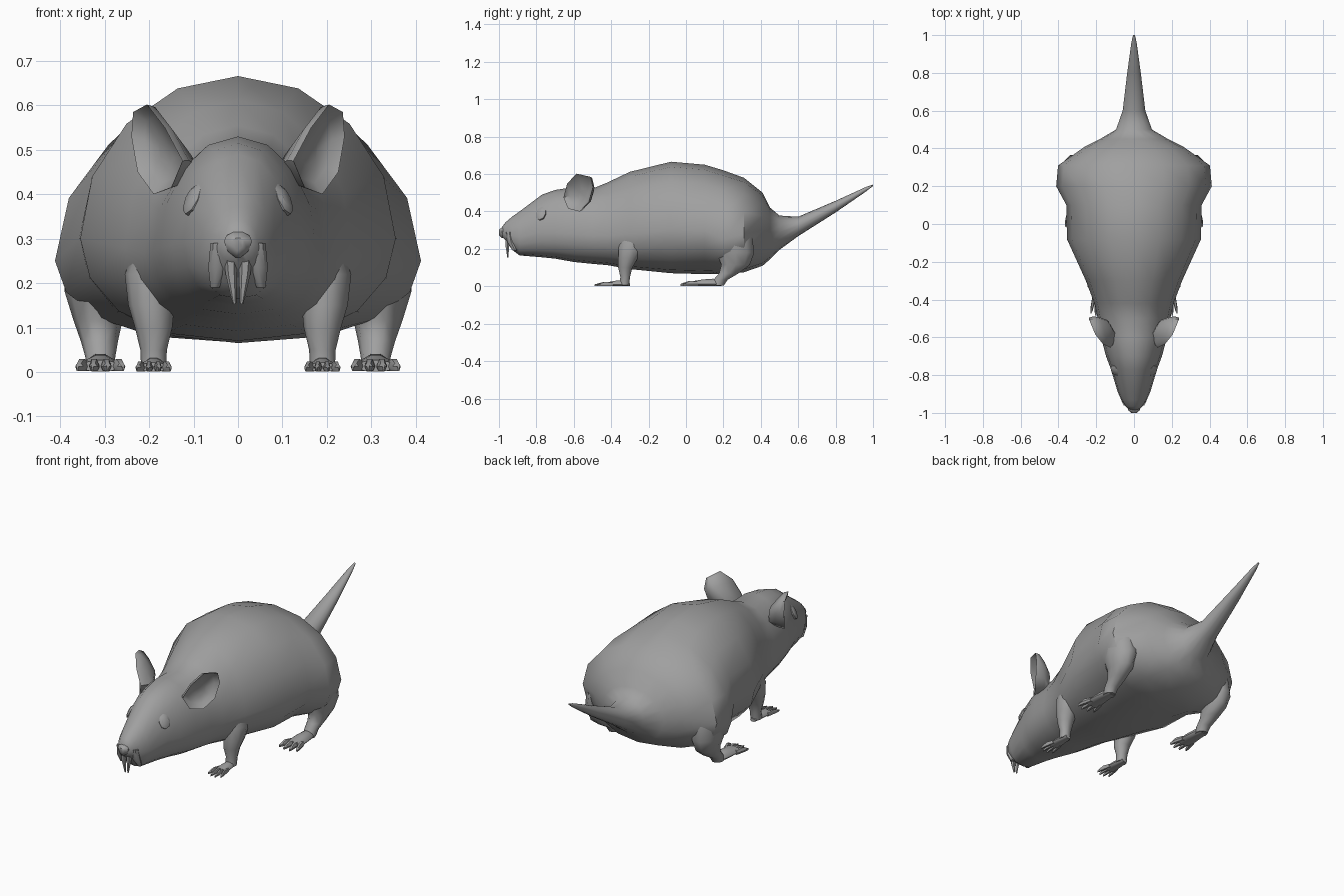
import bpy, bmesh, math
from mathutils import Vector

if "Cube" in bpy.data.objects:
    bpy.data.objects.remove(bpy.data.objects["Cube"])

fur = bpy.data.materials.new("grey fur")
fur.diffuse_color = (0.35, 0.35, 0.35, 1)
fur.use_nodes = True
fur.node_tree.nodes["Principled BSDF"].inputs["Base Color"].default_value = fur.diffuse_color


def finish(name, bm, mirror=False, angle=45):
    bmesh.ops.recalc_face_normals(bm, faces=bm.faces)
    me = bpy.data.meshes.new(name)
    bm.to_mesh(me)
    bm.free()
    me.materials.append(fur)
    ob = bpy.data.objects.new(name, me)
    bpy.context.collection.objects.link(ob)
    if mirror:
        ob.modifiers.new("mirror", 'MIRROR')
    bpy.ops.object.select_all(action='DESELECT')
    ob.select_set(True)
    bpy.context.view_layer.objects.active = ob
    bpy.ops.object.shade_smooth_by_angle(angle=math.radians(angle))
    return ob


def loft(bm, rings, caps=True):
    """Join equal-length closed rings of points with quads."""
    loops = [[bm.verts.new(p) for p in r] for r in rings]
    n = len(loops[0])
    for a, b in zip(loops, loops[1:]):
        for i in range(n):
            j = (i + 1) % n
            bm.faces.new((a[i], a[j], b[j], b[i]))
    if caps:
        bm.faces.new(loops[0])
        bm.faces.new(loops[-1])
    return loops


def section(y, z0, z1, w, zw, cx=0.0, n=16, low=0.8):
    """Upright egg-shaped ring: bottom, top, half width, height of widest point."""
    pts = []
    for i in range(n):
        t = 2 * math.pi * i / n
        c, s = math.cos(t), math.sin(t)
        if s < 0:
            c = math.copysign(abs(c) ** low, c)
        pts.append((cx + w * c, y, zw + s * ((z1 - zw) if s > 0 else (zw - z0))))
    return pts


def flat_ring(x, y, z, rx, ry, n=10):
    return [(x + rx * math.cos(2 * math.pi * i / n),
             y + ry * math.sin(2 * math.pi * i / n), z) for i in range(n)]


# Head, body and tail in one skin, nose to tail tip
bm = bmesh.new()
loft(bm, [section(*s) for s in [
    (-0.985, .265, .315, .025, .288),
    (-0.965, .245, .342, .045, .285),
    (-0.93, .195, .372, .068, .27),
    (-0.89, .165, .40, .086, .265),
    (-0.77, .155, .49, .122, .29),
    (-0.70, .148, .515, .148, .285),
    (-0.60, .13, .53, .175, .28),
    (-0.50, .12, .522, .192, .27),
    (-0.42, .113, .555, .21, .27),
    (-0.30, .092, .612, .255, .28),
    (-0.08, .07, .666, .355, .30),
    (0.10, .065, .65, .358, .30),
    (0.20, .066, .62, .412, .25),
    (0.31, .075, .58, .402, .28),
    (0.41, .11, .50, .26, .30),
    (0.45, .145, .42, .18, .29),
    (0.50, .195, .378, .095, .29),
    (0.60, .268, .372, .06, .32),
    (0.80, .395, .457, .036, .426),
    (0.96, .505, .53, .014, .518),
    (1.00, .536, .544, .005, .54)]])
finish("body", bm)

# Nose tip
bm = bmesh.new()
loft(bm, [section(y, .285 - d, .29 + u, w, .294, n=10, low=1.6) for y, d, u, w in [
    (-0.95, .03, .03, .03), (-0.985, .03, .026, .032), (-1.0, .014, .012, .014)]])
finish("nose", bm)

# Front teeth
bm = bmesh.new()
loft(bm, [flat_ring(x, y, z, rx, ry, 6) for x, y, z, rx, ry in [
    (.017, -.952, .265, .016, .016), (.015, -.955, .22, .013, .012),
    (.008, -.953, .153, .004, .003)]])
finish("front_tooth", bm, True)

# Lips hanging beside the teeth
bm = bmesh.new()
loft(bm, [flat_ring(x, y, z, rx, ry, 8) for x, y, z, rx, ry in [
    (.04, -.945, .29, .022, .02), (.045, -.935, .235, .022, .02),
    (.052, -.915, .19, .010, .012)]])
finish("lip", bm, True)

# Eyes: low faceted domes lying on the side of the head
bm = bmesh.new()
centre = Vector((.101, -.775, .388))
out = Vector((.80, -.42, .43)).normalized()
u = out.cross(Vector((0, 0, 1))).normalized()
v = u.cross(out)
loft(bm, [[centre + out * h + u * (.030 * k * math.cos(a)) + v * (.038 * k * math.sin(a))
           for a in [math.pi * i / 4 for i in range(8)]]
          for h, k in [(-.02, 1), (.004, 1), (.011, .6)]])
finish("eye", bm, True, 30)

# Ears: cupped shells with the hollow facing outward
rim = [Vector(p) for p in [
    (.125, -.655, .475), (.165, -.635, .55), (.205, -.585, .602), (.236, -.51, .585),
    (.24, -.497, .53), (.226, -.52, .45), (.19, -.57, .40), (.15, -.63, .415)]]
mid = sum(rim, Vector()) / len(rim)


def ear_ring(scale, shift):
    return [mid + (p - mid) * scale + Vector(shift) for p in rim]


bm = bmesh.new()
loft(bm, [ear_ring(.3, (-.028, .022, -.01)), ear_ring(.75, (-.018, .014, 0)),
          ear_ring(1, (0, 0, 0)), ear_ring(.94, (-.018, .012, 0)),
          ear_ring(.7, (-.042, .028, -.012)), ear_ring(.45, (-.075, .03, -.035))])
finish("ear", bm, True, 50)

# Legs: stacked flat rings from shoulder or thigh down to the ankle
legs = {
    "front_leg": [(.185, -.28, .30, .04, .07), (.20, -.29, .22, .055, .075),
                  (.195, -.31, .15, .052, .055), (.19, -.325, .10, .042, .040),
                  (.19, -.325, .05, .030, .027), (.19, -.33, .008, .028, .028)],
    "hind_leg": [(.31, .25, .26, .08, .11), (.315, .265, .18, .075, .105),
                 (.315, .265, .115, .055, .080), (.312, .23, .07, .042, .055),
                 (.31, .185, .035, .034, .040), (.31, .17, .004, .030, .034)]}
for name, rings in legs.items():
    bm = bmesh.new()
    loft(bm, [flat_ring(*r) for r in rings])
    finish(name, bm, True)

# Feet: low wedge soles with four splayed toes
# name: centre x, heel y, toe-root y, toe length, half width, height
feet = {"front_foot": (.19, -.30, -.41, .085, .032, .034),
        "hind_foot": (.31, .19, .045, .08, .044, .042)}
for name, (cx, heel, root, toe, w, h) in feet.items():
    bm = bmesh.new()
    span = root - heel
    loft(bm, [section(heel + span * t, 0, h * hh, w * ww, h * .3, cx, 10)
              for t, hh, ww in [(0, .5, .5), (.3, 1, .75), (.7, .9, .9), (1.1, .65, .95)]])
    for i in range(4):
        k = (i - 1.5) / 1.5
        length = toe * (1 - .25 * abs(k))
        r = w * .27
        loft(bm, [section(root + .02 - (length + .02) * t, 0, h * hh, r * ww, h * .3,
                          cx + k * w * (.72 + .45 * t), 6)
                  for t, hh, ww in [(0, .6, 1), (.5, .75, 1), (.8, .5, .75), (1, .12, .2)]])
    finish(name, bm, True)
